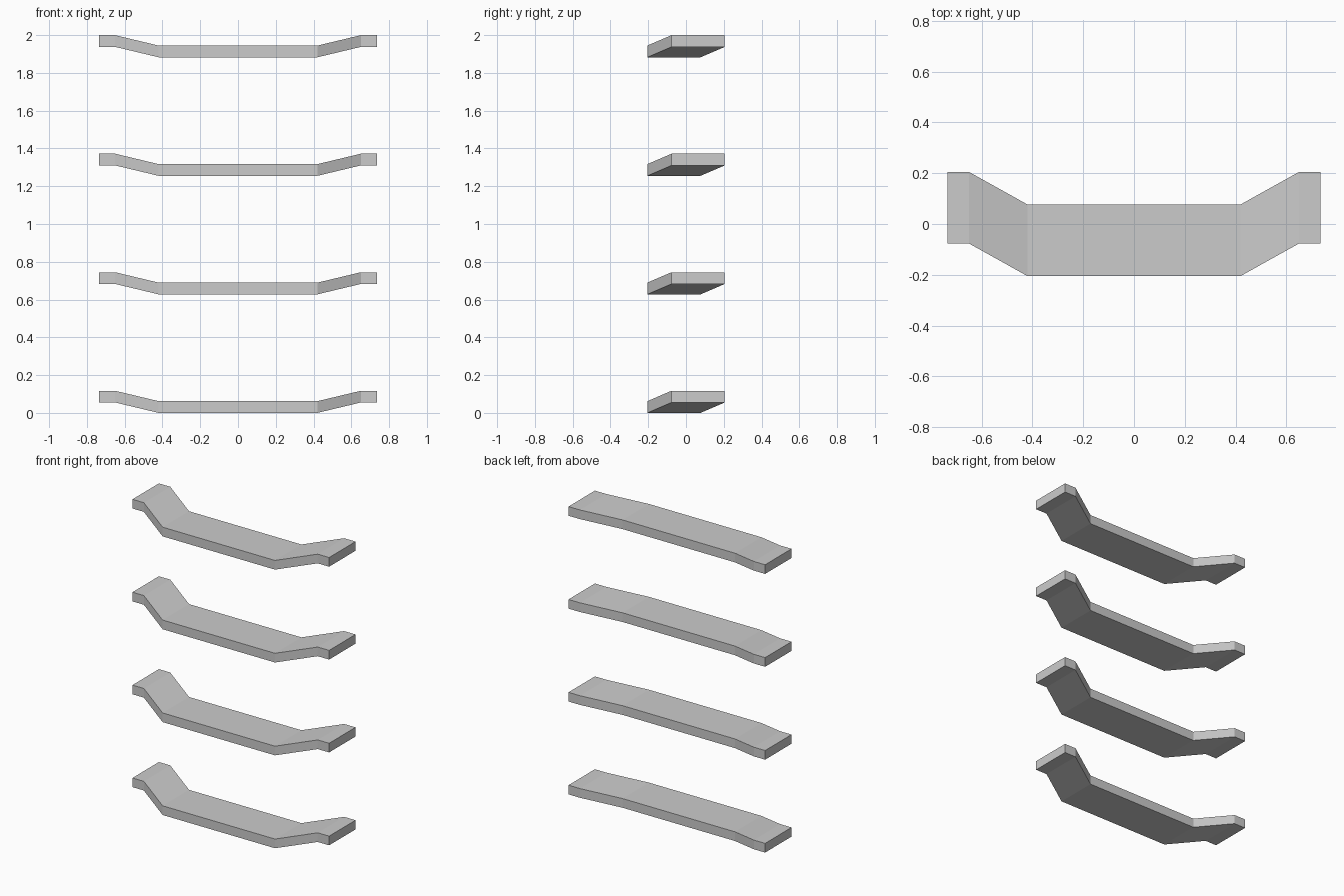
import bpy
import bmesh

cube = bpy.data.objects.get("Cube")
if cube:
    bpy.data.objects.remove(cube, do_unlink=True)

# Plain grey metal
grey = bpy.data.materials.new("light_grey")
grey.use_nodes = True
colour = (0.6, 0.6, 0.6, 1)
grey.diffuse_color = colour
grey.node_tree.nodes["Principled BSDF"].inputs["Base Color"].default_value = colour

DEPTH, THICK = 0.282, 0.062
SPACING = 0.6275

# Half of the step's path: x, front edge y, bottom z
half = [(0.42, -0.205, 0.0), (0.65, -0.077, 0.055), (0.735, -0.077, 0.055)]
path = [(-x, y, z) for x, y, z in reversed(half)] + half


def step_mesh():
    """Sweep an upright rectangle along the bent path and cap both ends."""
    bm = bmesh.new()
    rings = []
    for x, y, z in path:
        corners = [(0, 0), (DEPTH, 0), (DEPTH, THICK), (0, THICK)]
        rings.append([bm.verts.new((x, y + dy, z + dz)) for dy, dz in corners])
    for a, b in zip(rings, rings[1:]):
        for i in range(4):
            j = (i + 1) % 4
            bm.faces.new((a[i], a[j], b[j], b[i]))
    bm.faces.new(rings[0])
    bm.faces.new(rings[-1])
    bmesh.ops.recalc_face_normals(bm, faces=bm.faces)
    mesh = bpy.data.meshes.new("bent_step")
    bm.to_mesh(mesh)
    bm.free()
    mesh.materials.append(grey)
    return mesh


# Four identical steps stacked at an even spacing
mesh = step_mesh()
for n in range(4):
    step = bpy.data.objects.new(f"step_{n + 1}", mesh)
    step.location.z = n * SPACING
    bpy.context.collection.objects.link(step)
